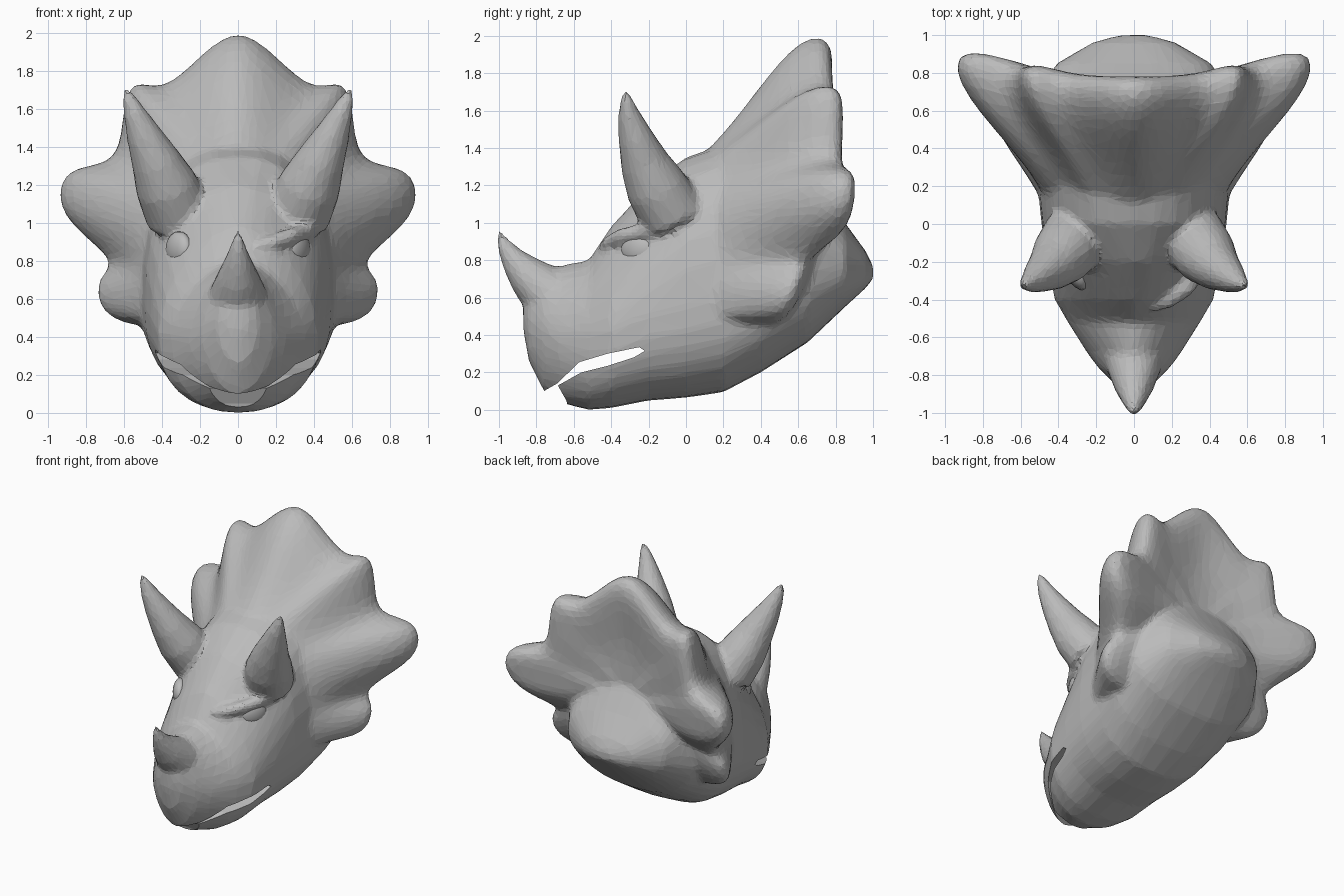
import bpy, math
from mathutils import Vector

cube = bpy.data.objects.get("Cube")
if cube:
    bpy.data.objects.remove(cube)

grey = bpy.data.materials.new("stone grey")
grey.use_nodes = True
colour = (0.5, 0.5, 0.5, 1)
grey.diffuse_color = colour
grey.node_tree.nodes["Principled BSDF"].inputs["Base Color"].default_value = colour


def make(name, verts, faces):
    mesh = bpy.data.meshes.new(name)
    mesh.from_pydata(verts, [], faces)
    mesh.materials.append(grey)
    obj = bpy.data.objects.new(name, mesh)
    bpy.context.collection.objects.link(obj)
    return obj


def loft(name, rings):
    """Closed solid through rings of equal length."""
    n = len(rings[0])
    faces = [(r * n + i, r * n + (i + 1) % n, (r + 1) * n + (i + 1) % n, (r + 1) * n + i)
             for r in range(len(rings) - 1) for i in range(n)]
    faces += [tuple(reversed(range(n))), tuple(range((len(rings) - 1) * n, len(rings) * n))]
    obj = make(name, [p for ring in rings for p in ring], faces)
    select(obj)
    bpy.ops.object.mode_set(mode='EDIT')
    bpy.ops.mesh.select_all(action='SELECT')
    bpy.ops.mesh.normals_make_consistent(inside=False)
    bpy.ops.object.mode_set(mode='OBJECT')
    return obj


def select(*objs):
    bpy.ops.object.select_all(action='DESELECT')
    for o in objs:
        o.select_set(True)
    bpy.context.view_layer.objects.active = objs[0]


def modify(obj, kind, **settings):
    select(obj)
    mod = obj.modifiers.new(kind.title(), kind)
    for key, value in settings.items():
        setattr(mod, key, value)
    bpy.ops.object.modifier_apply(modifier=mod.name)


def tube(name, stations, sides=16):
    """Tapering tube through (x, y, z, radius) stations."""
    pts = [Vector(s[:3]) for s in stations]
    rings = []
    for i, s in enumerate(stations):
        d = pts[min(i + 1, len(pts) - 1)] - pts[max(i - 1, 0)]
        u = d.cross(Vector((1, 0, 0))).normalized()
        v = d.cross(u).normalized()
        turn = [2 * math.pi * k / sides for k in range(sides)]
        rings.append([pts[i] + s[3] * (u * math.cos(a) + v * math.sin(a)) for a in turn])
    return loft(name, rings)


# Skull, jaw and neck: y, bottom, top, half width, height of widest point
sections = [
    (-.87, .42, .58, .05, .5), (-.84, .26, .7, .11, .47), (-.76, .1, .77, .19, .42),
    (-.68, .04, .77, .25, .38), (-.52, 0, .8, .35, .4), (-.4, .01, .98, .42, .42),
    (-.2, .05, 1.2, .46, .5), (0, .065, 1.35, .49, .55), (.2, .095, 1.42, .51, .6),
    (.4, .2, 1.4, .54, .65), (.65, .36, 1.3, .54, .74), (.85, .55, 1.0, .41, .77),
    (.96, .65, .85, .22, .74), (1.0, .7, .77, .08, .73)]


def skull_ring(y, bottom, top, width, mid, n=32):
    ring = []
    for k in range(n):
        c, s = math.cos(2 * math.pi * k / n), math.sin(2 * math.pi * k / n)
        upper = min(1.2, max(.85, .85 - y))
        lower = 1.1 if y < -.6 else .82
        power = upper if s > 0 else lower
        height = (top - mid) if s > 0 else (mid - bottom)
        ring.append((math.copysign(abs(c) ** power, c) * width, y,
                     mid + math.copysign(abs(s) ** power, s) * height))
    return ring


head = loft("head", [skull_ring(*s) for s in sections])

# Scalloped frill, from the top point round to the cheek spike
rim = [(0, .73, 2.06), (.2, .73, 1.9), (.41, .75, 1.68), (.585, .8, 1.8), (.62, .8, 1.52),
       (.65, .78, 1.3), (.93, .88, 1.31), (.98, .87, 1.1), (.84, .82, .94), (.63, .6, .78),
       (.77, .59, .71), (.74, .54, .5), (.47, .46, .43)]
centre = Vector((0, .72, 1.05))
columns = []
for i, point in enumerate(rim):
    p = Vector(point)
    a = math.radians(90 - 105 * i / (len(rim) - 1))
    across, up = math.cos(a), math.sin(a)
    root = Vector((.36 * across, -.1, .62 + .58 * up))
    brow_line = Vector((.5 * across, .15, .62 + .79 * up))
    low = i > 8
    front = p + Vector((0, -.04 if low else -.12, 0))
    back = p + Vector((0, .04 if low else .1, 0))
    hollow = back.lerp(centre, .5) + Vector((0, .06 if low else -.05, 0))
    columns.append([root, brow_line, brow_line.lerp(front, .5), front, back, hollow,
                    back.lerp(centre, .85)])
mirrored = [[Vector((-p.x, p.y, p.z)) for p in c] for c in columns[:0:-1]]
frill = loft("frill", list(zip(*(columns + mirrored))))
modify(frill, 'SUBSURF', levels=2)

# Brow over the left eye
brow = tube("brow", [(.1, -.45, .88, .02), (.18, -.41, .895, .04), (.28, -.34, .93, .045),
                     (.36, -.22, .955, .04), (.4, -.1, .96, .02)])

# Horns
horns = [tube("nose_horn", [
    (0, -.66, .56, .17), (0, -.76, .64, .145), (0, -.85, .72, .11), (0, -.92, .8, .073),
    (0, -.965, .87, .045), (0, -1.01, .96, .012)])]
for side, label in ((1, "left"), (-1, "right")):
    horns.append(tube(label + "_brow_horn", [
        (side * x, y, z, r) for x, y, z, r in
        [(.31, -.07, 1.04, .18), (.38, -.165, 1.2, .165), (.435, -.225, 1.33, .13),
         (.495, -.27, 1.46, .095), (.545, -.305, 1.58, .06), (.575, -.32, 1.66, .035),
         (.59, -.325, 1.71, .012)]]))

# Blend the masses into one faceted head
select(head, frill, brow, *horns)
bpy.ops.object.join()
modify(head, 'REMESH', mode='VOXEL', voxel_size=.02)
modify(head, 'SMOOTH', factor=.5, iterations=7)
modify(head, 'DECIMATE', ratio=.1)

# Mouth slit cut right through below the hooked beak
slit = [(-.95, -.1), (-.76, .1), (-.69, .14), (-.57, .255), (-.42, .3), (-.25, .335),
        (-.22, .315), (-.28, .28), (-.42, .235), (-.56, .2), (-.685, .13), (-.64, .05), (-.6, -.1)]
cutter = loft("mouth_cutter", [[(x, y, z) for y, z in slit] for x in (-.8, .8)])
cutter.hide_render = True
modify(head, 'BOOLEAN', object=cutter, operation='DIFFERENCE', solver='EXACT')
bpy.data.objects.remove(cutter)

# Eyes
for side, label in ((1, "left"), (-1, "right")):
    bpy.ops.mesh.primitive_uv_sphere_add(segments=16, ring_count=10, radius=1,
                                         location=(side * .31, -.255, .86))
    eye = bpy.context.object
    eye.name = label + "_eye"
    eye.scale = (.055, .105, .095)
    eye.rotation_euler = (0, 0, -side * math.radians(30))
    eye.data.materials.append(grey)
    bpy.ops.object.shade_smooth()
